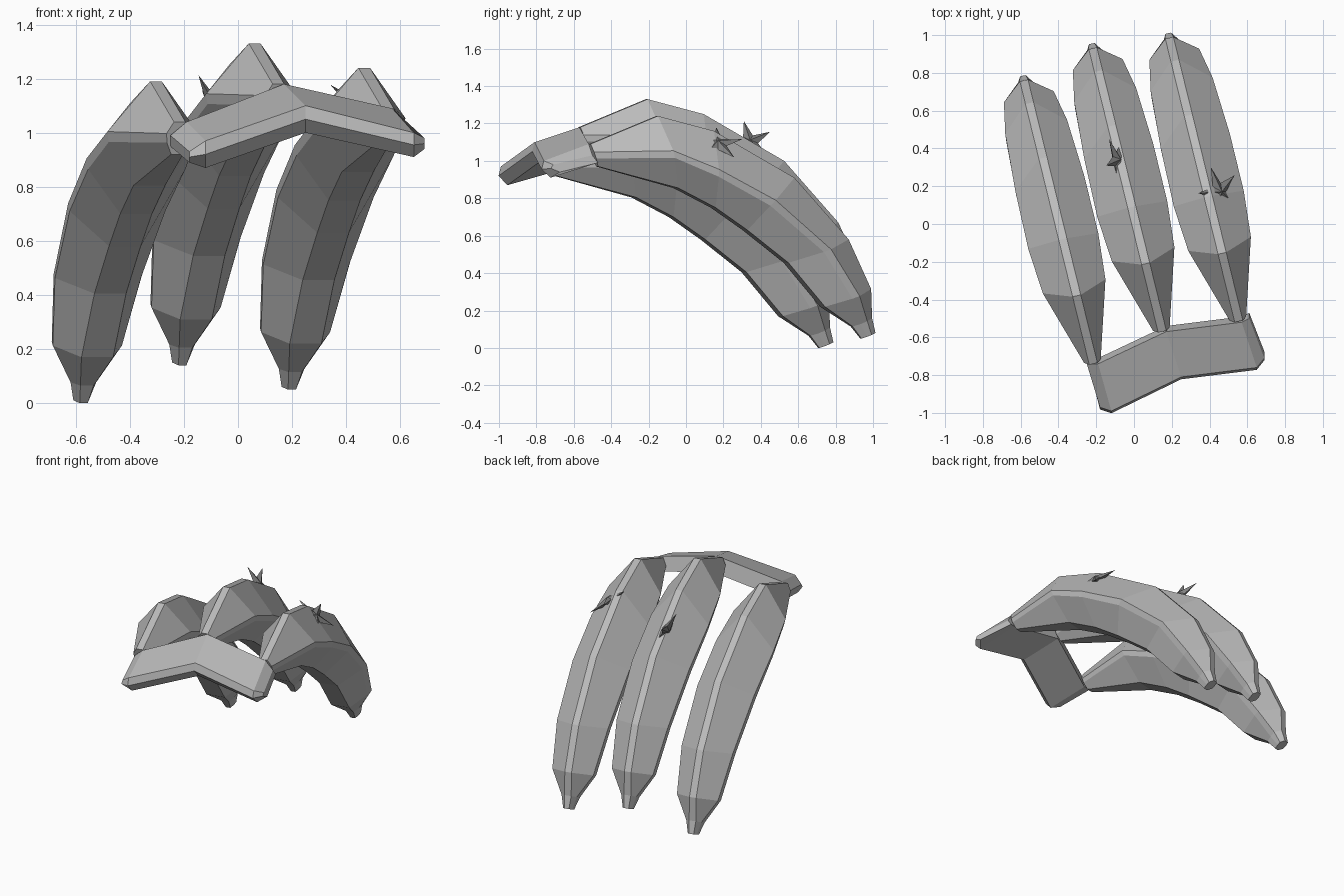
import bpy, bmesh, math
from mathutils import Vector

if "Cube" in bpy.data.objects:
    bpy.data.objects.remove(bpy.data.objects["Cube"], do_unlink=True)


def material(name, value):
    mat = bpy.data.materials.new(name)
    mat.use_nodes = True
    colour = (value, value, value, 1)
    mat.diffuse_color = colour
    mat.node_tree.nodes["Principled BSDF"].inputs["Base Color"].default_value = colour
    return mat


grey = material("mid grey", 0.5)
dark = material("dark grey", 0.22)


def finish(name, bm, mat):
    bmesh.ops.recalc_face_normals(bm, faces=bm.faces)
    mesh = bpy.data.meshes.new(name)
    bm.to_mesh(mesh)
    bm.free()
    mesh.materials.append(mat)
    obj = bpy.data.objects.new(name, mesh)
    bpy.context.collection.objects.link(obj)
    return obj


def loft(name, rings, mat):
    """Skin a list of equal-length point rings and cap both ends."""
    bm = bmesh.new()
    loops = [[bm.verts.new(p) for p in ring] for ring in rings]
    n = len(loops[0])
    for a, b in zip(loops, loops[1:]):
        for i in range(n):
            j = (i + 1) % n
            bm.faces.new((a[i], a[j], b[j], b[i]))
    bm.faces.new(loops[0])
    bm.faces.new(loops[-1])
    return finish(name, bm, mat)


# Fruit profile: ridge (y, z), side corner (y, z), belly (y, z), half width
PROFILE = [
    ((-.74, 1.04), (-.72, .98), (-.70, .92), .045),
    ((-.38, 1.19), (-.325, .985), (-.28, .805), .17),
    ((-.08, 1.11), (-.09, .885), (-.08, .70), .19),
    ((.35, .86), (.20, .725), (.09, .58), .187),
    ((.64, .53), (.495, .47), (.31, .405), .168),
    ((.76, .265), (.655, .22), (.505, .17), .135),
    ((.765, .11), (.715, .085), (.66, .065), .05),
    ((.785, .03), (.75, .015), (.71, 0), .03),
]
ACROSS = Vector((.975, .22, 0))


def fruit(name, offset):
    rings = []
    for ridge, corner, belly, w in PROFILE:
        def point(yz, side):
            x = -.557 - .245 * (corner[0] - .655)
            # Ridge and belly follow the slanted plane of the fruit
            x -= .245 * (yz[0] - corner[0])
            return Vector((x, yz[0], yz[1])) + ACROSS * side + Vector(offset)
        up = Vector((0, ridge[0] - belly[0], ridge[1] - belly[1])).normalized()
        bevel = up * min(.02, w * .4)
        r, b = min(.022, w * .5), min(.06, w * .5)
        rings.append([
            point(ridge, -r), point(ridge, r),
            point(corner, w) + bevel, point(corner, w * .97) - bevel,
            point(belly, b), point(belly, -b),
            point(corner, -w * .97) - bevel, point(corner, -w) + bevel,
        ])
    return loft(name, rings, grey)


fruit("right_fruit", (0, 0, 0))
fruit("middle_fruit", (.365, .17, .14))
fruit("left_fruit", (.77, .225, .05))

# Bent stem bar joining the fruit: back edge, front edge, thickness
STATIONS = [
    ((-.25, -.74, .99), (-.18, -.97, .93), .04),
    ((-.19, -.74, 1.04), (-.12, -.99, .97), .10),
    ((.17, -.57, 1.18), (.25, -.81, 1.10), .10),
    ((.57, -.52, 1.09), (.65, -.76, 1.0), .09),
    ((.61, -.50, 1.03), (.69, -.71, .98), .04),
]
bar = []
for back, front, t in STATIONS:
    back, front = Vector(back), Vector(front)
    bar.append([
        back, front,
        front + Vector((0, -.012, -t * .5)),
        front + Vector((0, .035, -t)),
        back + Vector((0, .03, -t)),
    ])
loft("stem_bar", bar, grey)


# Small spiky star flowers resting on two fruit
def star(name, centre, normal, radius, spin):
    bm = bmesh.new()
    rim = []
    for i in range(10):
        a = spin + i * math.pi / 5
        r = radius * (.35 if i % 2 else 1)
        rim.append(bm.verts.new((r * math.cos(a), r * math.sin(a), 0)))
    for z in (.025, -.025):
        hub = bm.verts.new((0, 0, z))
        for i in range(10):
            bm.faces.new((rim[i], rim[(i + 1) % 10], hub))
    obj = finish(name, bm, dark)
    obj.rotation_euler = Vector(normal).to_track_quat("Z", "Y").to_euler()
    obj.location = centre


star("left_star", (.45, .17, 1.09), (.6, .05, .75), .14, .3)
star("middle_star", (-.09, .34, 1.10), (.85, .1, .45), .13, .5)
